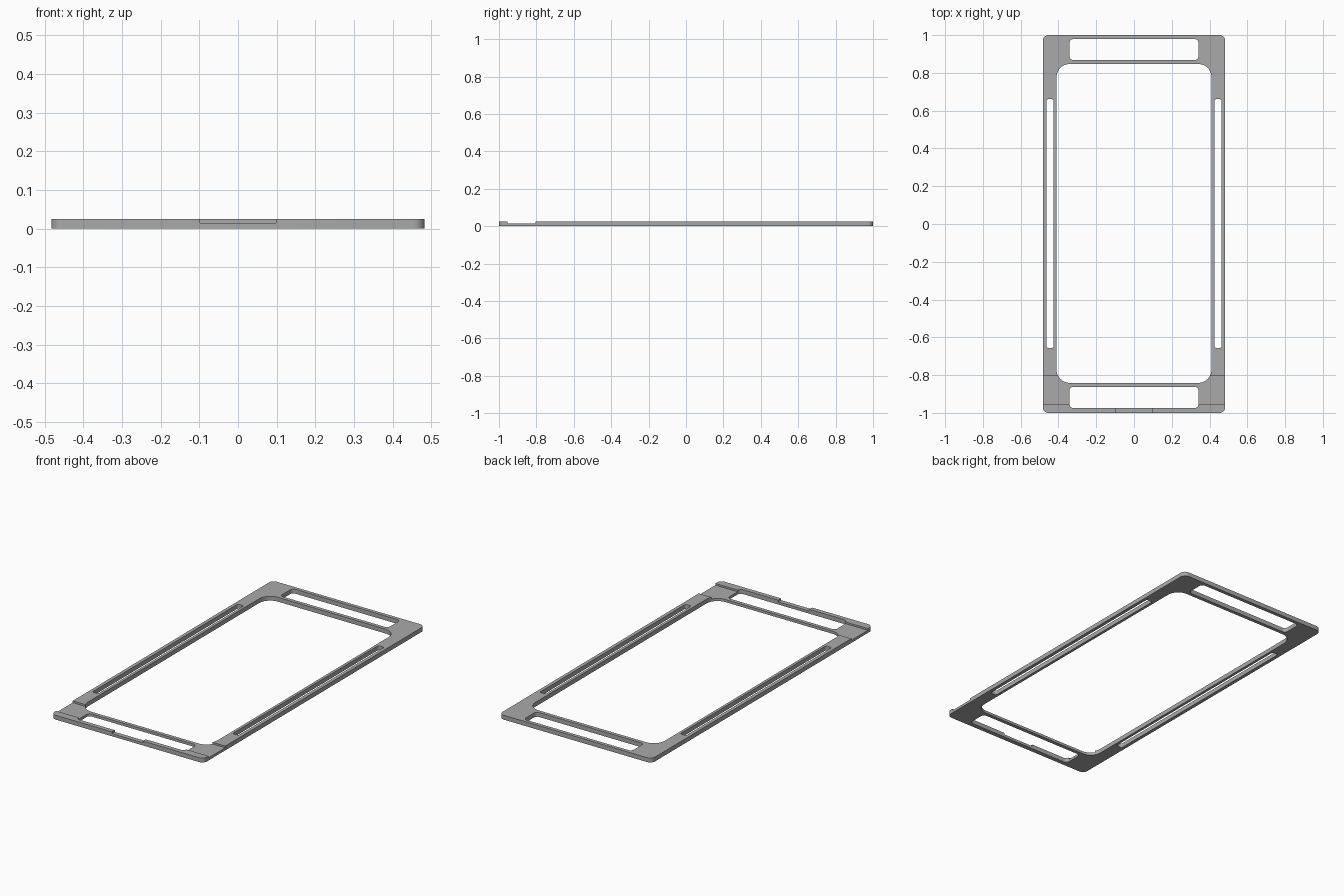
import bpy, bmesh
from math import pi, cos, sin, radians

if "Cube" in bpy.data.objects:
    bpy.data.objects.remove(bpy.data.objects["Cube"], do_unlink=True)

HEIGHT = 0.025
STEP_Z = 0.015

grey = bpy.data.materials.new("plain grey")
grey.use_nodes = True
grey.diffuse_color = (0.4, 0.4, 0.4, 1)
grey.node_tree.nodes["Principled BSDF"].inputs["Base Color"].default_value = (0.4, 0.4, 0.4, 1)


def rounded_slab(name, x0, x1, y0, y1, z0, z1, radius=0, segments=8):
    """Rectangular slab with rounded vertical corners."""
    corners = [(x1, y1, -1, -1), (x0, y1, 1, -1), (x0, y0, 1, 1), (x1, y0, -1, 1)]
    bm = bmesh.new()
    ring = []
    for i, (x, y, sx, sy) in enumerate(corners):
        steps = segments if radius else 0
        for k in range(steps + 1):
            a = (i + k / max(steps, 1)) * pi / 2
            ring.append(bm.verts.new((x + radius * (sx + cos(a)) if radius else x,
                                      y + radius * (sy + sin(a)) if radius else y, z0)))
    base = bm.faces.new(ring)
    top = bmesh.ops.extrude_face_region(bm, geom=[base])["geom"]
    for v in top:
        if isinstance(v, bmesh.types.BMVert):
            v.co.z = z1
    bmesh.ops.recalc_face_normals(bm, faces=bm.faces)
    mesh = bpy.data.meshes.new(name)
    bm.to_mesh(mesh)
    bm.free()
    obj = bpy.data.objects.new(name, mesh)
    bpy.context.collection.objects.link(obj)
    return obj


# Outer plate
frame = rounded_slab("frame", -0.483, 0.483, -1, 1, 0, HEIGHT, 0.03)

# Openings cut right through the plate
low, high = -0.1, 0.1
cutters = [
    rounded_slab("main_opening", -0.41, 0.41, -0.841, 0.847, low, high, 0.07, 12),
    rounded_slab("back_slot", -0.341, 0.341, 0.868, 0.979, low, high, 0.02),
    rounded_slab("front_slot", -0.341, 0.341, -0.974, -0.862, low, high, 0.02),
    rounded_slab("left_slot", 0.426, 0.463, -0.657, 0.661, low, high, 0.01),
    rounded_slab("right_slot", -0.463, -0.426, -0.657, 0.661, low, high, 0.01),
    # Shallow recess across the front end, and the notch in the front lip
    rounded_slab("front_recess", -0.6, 0.6, -0.955, -0.805, STEP_Z, high),
    rounded_slab("lip_notch", -0.098, 0.098, -1.1, -0.965, STEP_Z, high),
]
for cutter in cutters:
    cutter.hide_render = True
    mod = frame.modifiers.new(cutter.name, "BOOLEAN")
    mod.operation = "DIFFERENCE"
    mod.solver = "EXACT"
    mod.object = cutter

# Bake the cuts and discard the cutters
graph = bpy.context.evaluated_depsgraph_get()
result = bpy.data.meshes.new_from_object(frame.evaluated_get(graph))
frame.modifiers.clear()
frame.data = result
for cutter in cutters:
    bpy.data.objects.remove(cutter, do_unlink=True)

frame.data.materials.clear()
frame.data.materials.append(grey)
bpy.ops.object.select_all(action="DESELECT")
frame.select_set(True)
bpy.context.view_layer.objects.active = frame
bpy.ops.object.shade_smooth_by_angle(angle=radians(30))
